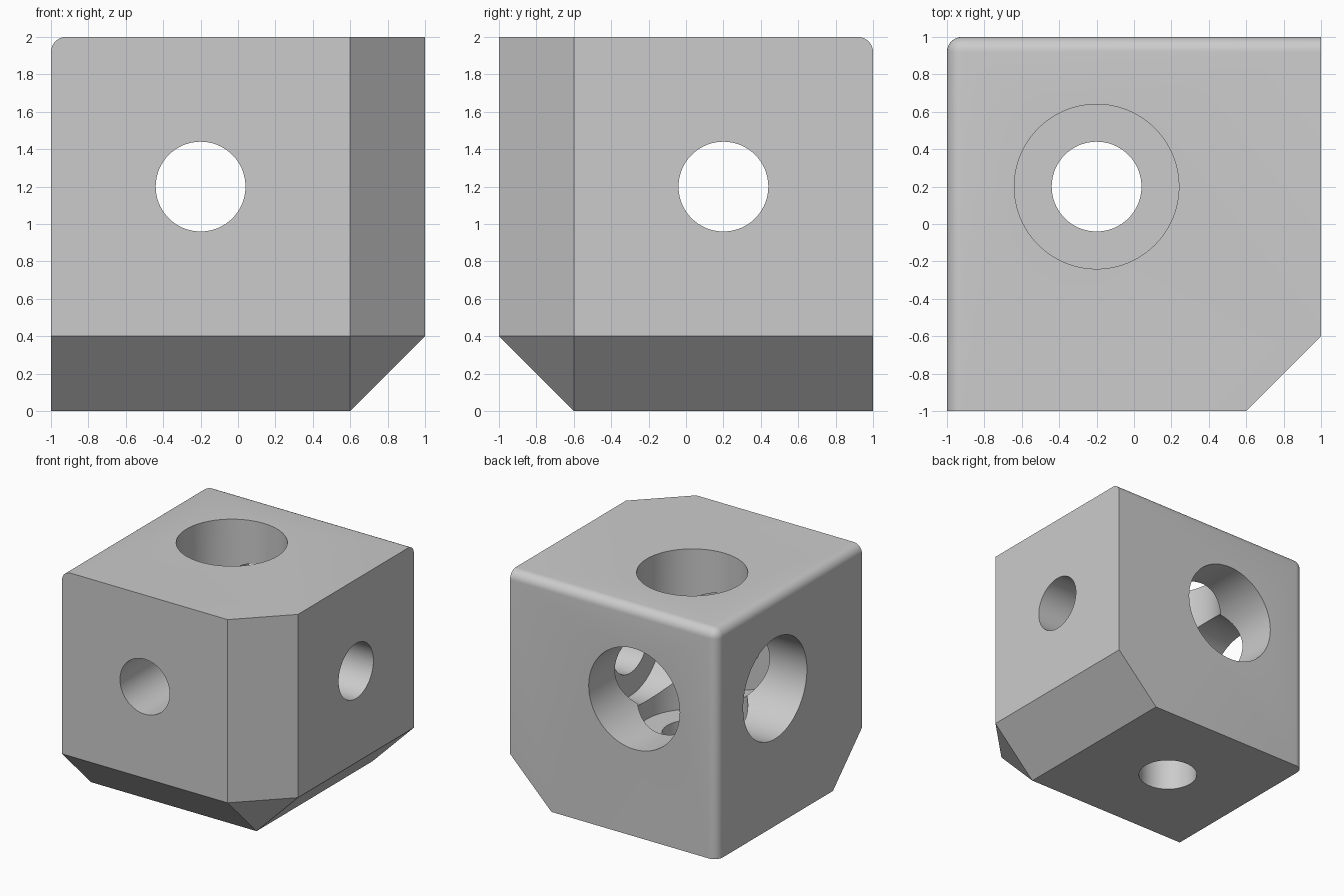
import bpy, bmesh
from mathutils import Vector

old = bpy.data.objects.get("Cube")
if old:
    bpy.data.objects.remove(old, do_unlink=True)

FILLET = 0.08
NARROW, WIDE = 0.24, 0.44
HUB = Vector((-0.2, 0.2, 1.2))      # where the three bores cross
FLOOR = 0.6                         # wide bores end this far past the hub

grey = bpy.data.materials.new("plain grey")
grey.use_nodes = True
colour = (0.6, 0.6, 0.6, 1)
grey.diffuse_color = colour
grey.node_tree.nodes["Principled BSDF"].inputs["Base Color"].default_value = colour

# Block with three rounded edges meeting at the back, left-hand, top corner
bm = bmesh.new()
bmesh.ops.create_cube(bm, size=2)
bmesh.ops.translate(bm, vec=(0, 0, 1), verts=bm.verts)
corner = min(bm.verts, key=lambda v: (v.co - Vector((-1, 1, 2))).length)
bmesh.ops.bevel(bm, geom=list(corner.link_edges), offset=FILLET, segments=8,
                profile=0.5, affect='EDGES', clamp_overlap=True)

# Flat chamfers on the three opposite edges, plus the small corner facet
for point, normal in (((1, -0.6, 1), (1, -1, 0)),
                      ((0, -1, 0.4), (0, -1, -1)),
                      ((1, 0, 0.4), (1, 0, -1)),
                      ((0.6, -0.6, 0), (1, -1, -1))):
    geom = bm.verts[:] + bm.edges[:] + bm.faces[:]
    cut = bmesh.ops.bisect_plane(bm, geom=geom, dist=1e-5, plane_co=point,
                                 plane_no=normal, clear_outer=True)
    rim = [e for e in cut["geom_cut"] if isinstance(e, bmesh.types.BMEdge)]
    bmesh.ops.contextual_create(bm, geom=rim)
bmesh.ops.remove_doubles(bm, verts=bm.verts, dist=1e-5)
bmesh.ops.recalc_face_normals(bm, faces=bm.faces)

mesh = bpy.data.meshes.new("corner_block")
bm.to_mesh(mesh)
bm.free()
block = bpy.data.objects.new("corner_block", mesh)
bpy.context.collection.objects.link(block)
mesh.materials.append(grey)


def bore(name, direction, radius, start, end):
    """Cut a round hole along a direction, measured from the hub."""
    axis = Vector(direction)
    bpy.ops.mesh.primitive_cylinder_add(
        vertices=96, radius=radius, depth=end - start,
        location=HUB + axis * (start + end) / 2,
        rotation=axis.to_track_quat('Z', 'Y').to_euler())
    cutter = bpy.context.object
    cutter.name = name + "_cutter"
    cutter.hide_render = True
    cutter.data.materials.append(grey)
    mod = block.modifiers.new(name, 'BOOLEAN')
    mod.operation = 'DIFFERENCE'
    mod.solver = 'EXACT'
    mod.object = cutter
    bpy.context.view_layer.objects.active = block
    bpy.ops.object.modifier_apply(modifier=mod.name)
    bpy.data.objects.remove(cutter, do_unlink=True)


# Stepped bores: wide from the left-hand, back and top faces, narrow beyond
openings = {"side": (-1, 0, 0), "back": (0, 1, 0), "top": (0, 0, 1)}
for name, direction in openings.items():
    bore(name + "_wide_bore", direction, WIDE, -FLOOR, 1.2)
for name, direction in openings.items():
    bore(name + "_narrow_bore", direction, NARROW, -1.6, 0)

# Smooth curved faces while keeping the edges crisp
bpy.ops.object.select_all(action='DESELECT')
block.select_set(True)
bpy.context.view_layer.objects.active = block
bpy.ops.object.shade_smooth_by_angle(angle=0.45)
